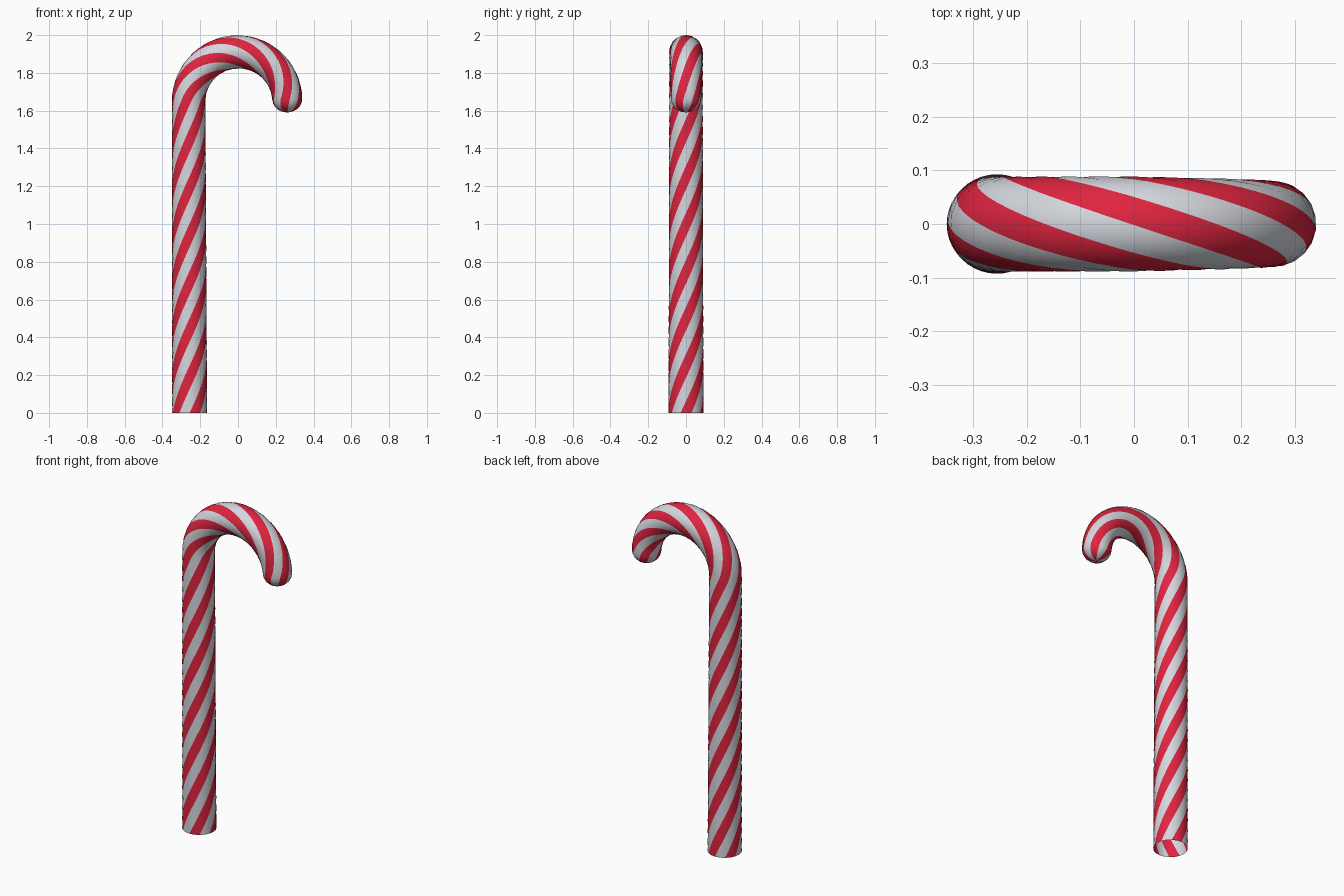
import bpy, bmesh, math
from mathutils import Vector

if "Cube" in bpy.data.objects:
    bpy.data.objects.remove(bpy.data.objects["Cube"])

STRIPES = 5            # red stripes around the cane
PER = 4                # columns per red + white pair
SIDES = STRIPES * PER
TWIST = math.radians(289)     # stripe twist per unit of length
PHASE = math.radians(18)      # start of a red stripe at the foot
R, ZC, XB = 0.261, 1.65, -0.256   # hook radius, hook centre height, foot x


def material(name, rgb):
    m = bpy.data.materials.new(name)
    m.diffuse_color = (*rgb, 1)
    m.use_nodes = True
    m.node_tree.nodes["Principled BSDF"].inputs["Base Color"].default_value = m.diffuse_color
    return m


red = material("stripe red", (0.74, 0.018, 0.05))
white = material("sugar white", (0.66, 0.68, 0.73))

# Path samples: (centre, tangent, outward direction, radius, length so far)
rings = []
N1, N2 = 54, 30
for i in range(N1):                       # straight shaft
    t = i / N1
    rings.append((Vector((XB + (-R - XB) * t, 0, ZC * t)), Vector((0, 0, 1)),
                  Vector((-1, 0, 0)), 0.093 - 0.004 * t, ZC * t))
for i in range(N2 + 1):                   # hook
    t = i / N2
    a = math.pi * t * 0.985
    n = Vector((-math.cos(a), 0, math.sin(a)))
    tan = Vector((math.sin(a), 0, math.cos(a)))
    r = 0.089 - 0.009 * max(0, t - 0.5) * 2
    rings.append((Vector((0, 0, ZC)) + n * R, tan, n, r, ZC + R * a))
end, tan, n, r, s = rings[-1]
for i in range(1, 5):                     # rounded tip
    a = math.pi / 2 * i / 5
    d = 0.072 * math.sin(a)
    rings.append((end + tan * d, tan, n, r * math.cos(a), s + d * 0.6))

# Skin the rings with twisted columns so the edges follow the stripes
bm = bmesh.new()
loops = []
for c, tan, n, rad, s in rings:
    b = tan.cross(n)
    loop = []
    for j in range(SIDES):
        th = PHASE + TWIST * s + 2 * math.pi * j / SIDES
        loop.append(bm.verts.new(c + (n * math.cos(th) + b * math.sin(th)) * rad))
    loops.append(loop)
tip = bm.verts.new(end + rings[-1][1] * 0.072)


def face(verts, j):
    f = bm.faces.new(verts)
    f.material_index = 0 if j % PER < PER // 2 else 1
    f.smooth = True


for lo, hi in zip(loops, loops[1:]):
    for j in range(SIDES):
        k = (j + 1) % SIDES
        face((lo[j], lo[k], hi[k], hi[j]), j)
for j in range(SIDES):                    # close the tip, the foot stays open
    face((loops[-1][j], loops[-1][(j + 1) % SIDES], tip), j)

me = bpy.data.meshes.new("candy_cane")
bm.to_mesh(me)
bm.free()
me.materials.append(red)
me.materials.append(white)
bpy.context.collection.objects.link(bpy.data.objects.new("candy_cane", me))
